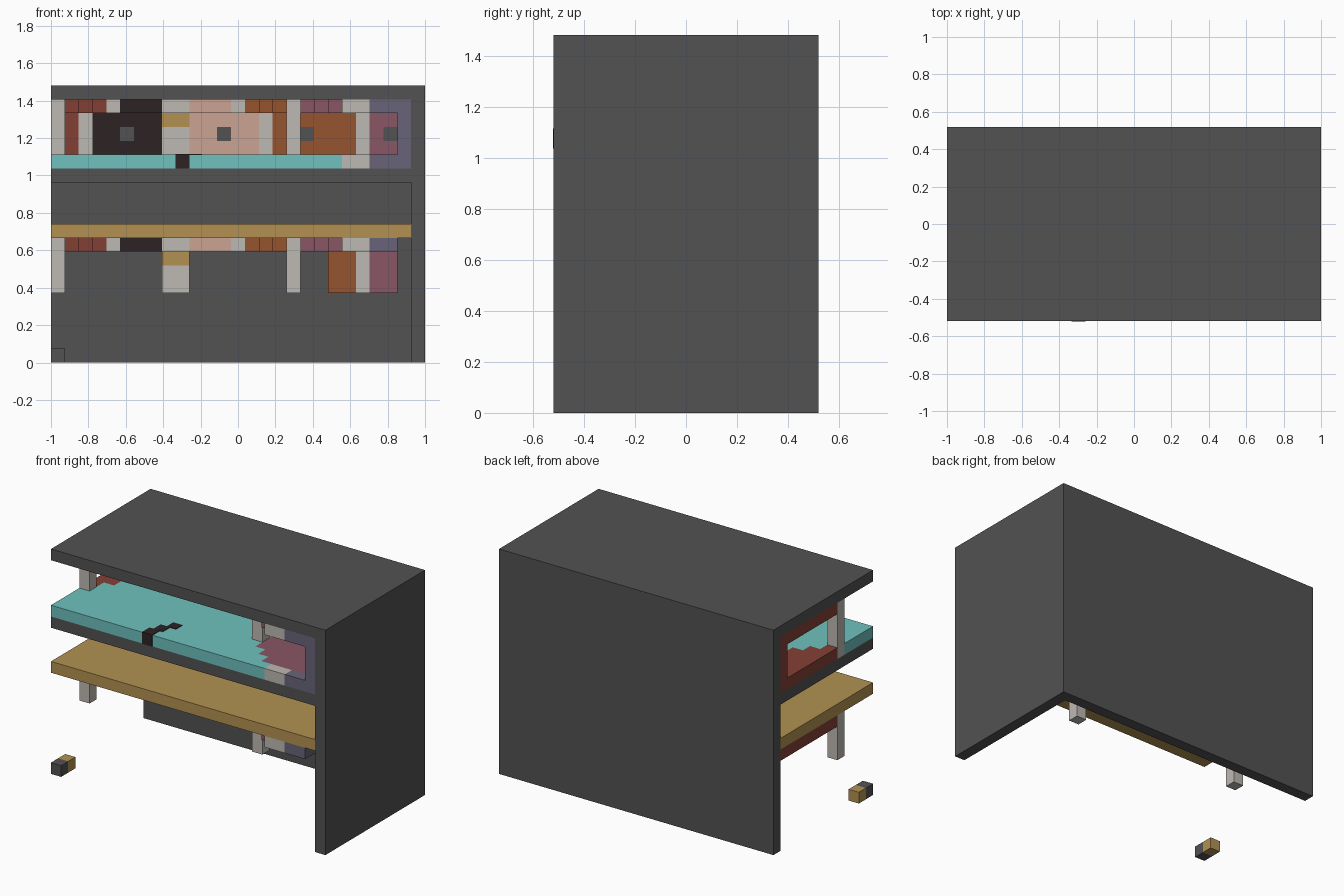
import bpy, bmesh

if "Cube" in bpy.data.objects:
    bpy.data.objects.remove(bpy.data.objects["Cube"], do_unlink=True)

U = 2 / 27          # one block
BACK = 7 * U        # y of the rear face


def linear(c):
    c /= 255
    return c / 12.92 if c <= 0.04045 else ((c + 0.055) / 1.055) ** 2.4


def material(name, *rgb):
    m = bpy.data.materials.new(name)
    m.use_nodes = True
    col = [linear(c) for c in rgb] + [1]
    m.diffuse_color = col
    m.node_tree.nodes["Principled BSDF"].inputs["Base Color"].default_value = col
    return m


MATS = {
    "dark": material("charcoal", 82, 82, 82),
    "teal": material("teal", 110, 193, 190),
    "wood": material("light wood", 178, 145, 82),
    "grey": material("pale grey", 190, 186, 180),
    "red": material("brick red", 132, 64, 52),
    "black": material("near black", 45, 34, 35),
    "pink": material("dusty pink", 202, 163, 148),
    "brown": material("orange brown", 150, 83, 46),
    "mauve": material("mauve", 137, 86, 101),
    "slate": material("slate purple", 104, 100, 121),
}


# Boxes are measured in blocks: x from the right end, d forward from the rear face, z up
def part(name, boxes):
    me = bpy.data.meshes.new(name)
    bm = bmesh.new()
    slots = []
    for colour, x0, x1, d0, d1, z0, z1 in boxes:
        if colour not in slots:
            slots.append(colour)
            me.materials.append(MATS[colour])
        vs = bmesh.ops.create_cube(bm, size=1)["verts"]
        for v in vs:
            v.co = ((x1 if v.co.x > 0 else x0) * U - 1,
                    BACK - (d0 if v.co.y > 0 else d1) * U,
                    (z1 if v.co.z > 0 else z0) * U)
        for f in {f for v in vs for f in v.link_faces}:
            f.material_index = slots.index(colour)
    bm.to_mesh(me)
    bm.free()
    ob = bpy.data.objects.new(name, me)
    bpy.context.collection.objects.link(ob)
    return ob


# Outer shell
part("back_wall", [("dark", 0, 26, 0, 1, 0, 19)])
part("side_wall", [("dark", 26, 27, 0, 14, 0, 19)])
part("roof", [("dark", 0, 27, 0, 14, 19, 20)])
part("upper_shelf", [("dark", 0, 26, 1, 14, 13, 14)])
part("wood_shelf", [("wood", 0, 26, 1, 14, 9, 10)])

# Colour bands along the cabinet, each up to the given block
BANDS = [(4, "red"), (5, "grey"), (8, "black"), (10, "grey"), (13, "pink"), (14, "grey"),
         (17, "brown"), (18, "grey"), (21, "mauve"), (23, "grey"), (26, "slate")]


def band(i):
    return next(c for end, c in BANDS if i < end)


def depth(i):
    # Stepped front edge: recessed bay on the right, coming forward on the left
    if i in (0, 17):
        return 9
    if i < 17:
        return max(6, 9 - i, i - 8)
    return min(14, i - 7)


# Cabinet ceilings
part("upper_cabinet_top", [(band(i) if i else "red", i, i + 1, 1, depth(i), 18, 19)
                           for i in range(26)])
part("lower_cabinet_top", [(band(i) if i else "red", i, i + 1, 1, depth(i), 8, 9)
                           for i in range(25)])

# Cabinet floor with a teal pool in front of the stepped edge
floor, pool = [], []
for i in range(26):
    d = depth(i)
    if i < 21:
        floor.append((band(i), i, i + 1, 1, d, 14, 15))
        if d < 14:
            pool.append(("teal", i, i + 1, 10 if i in (0, 17) else d, 14, 14, 15))
    else:
        floor.append(("mauve" if i < 25 else "slate", i, i + 1, 1, 13, 14, 15))
        floor.append((band(i), i, i + 1, 13, 14, 14, 15))
part("cabinet_floor", floor)
part("teal_counter", pool)

# Dark streak running down the front of the counter
part("counter_streak", [("black", 9, 10, 13, 14.05, 14, 15.05),
                        ("black", 9.4, 10.3, 12, 13, 14.9, 15.05),
                        ("black", 10, 10.9, 11.1, 12, 14.9, 15.05)])

# Front posts
for x, side in ((0, "right"), (17, "middle")):
    part(side + "_upper_post", [("grey", x, x + 1, 9, 10, 14, 19)])
    part(side + "_lower_post", [("grey", x, x + 1, 9, 10, 5, 9)])

# Rear panels of the upper cabinet
PANELS = [("red", 0, 2), ("grey", 2, 3), ("black", 3, 8), ("grey", 8, 10), ("pink", 10, 15),
          ("grey", 15, 16), ("brown", 16, 22), ("grey", 22, 23), ("mauve", 23, 25)]
part("rear_panels", [(c, a, b, 1, 2, 15, 18) for c, a, b in PANELS])
part("rear_yellow_block", [("wood", 8, 10, 2, 2.1, 17, 18)])
part("side_panel", [("slate", 25, 26, 1, 14, 15, 18)])
part("panel_knobs", [("dark", x, x + 1, 2, 2.1, 16, 17) for x in (5, 12, 18, 24)])

# Rear columns below the wood shelf
part("lower_columns", [("grey", 8, 10, 1, 2, 5, 7), ("wood", 8, 10, 1, 2, 7, 8),
                       ("brown", 20, 22, 1, 2, 5, 8), ("grey", 22, 23, 1, 2, 5, 8),
                       ("mauve", 23, 25, 1, 2, 5, 8)])

# Loose block on the ground
part("ground_block", [("dark", 0, 1, 13, 14, 0, 1), ("wood", 0, 1, 12, 13, 0, 1)])
